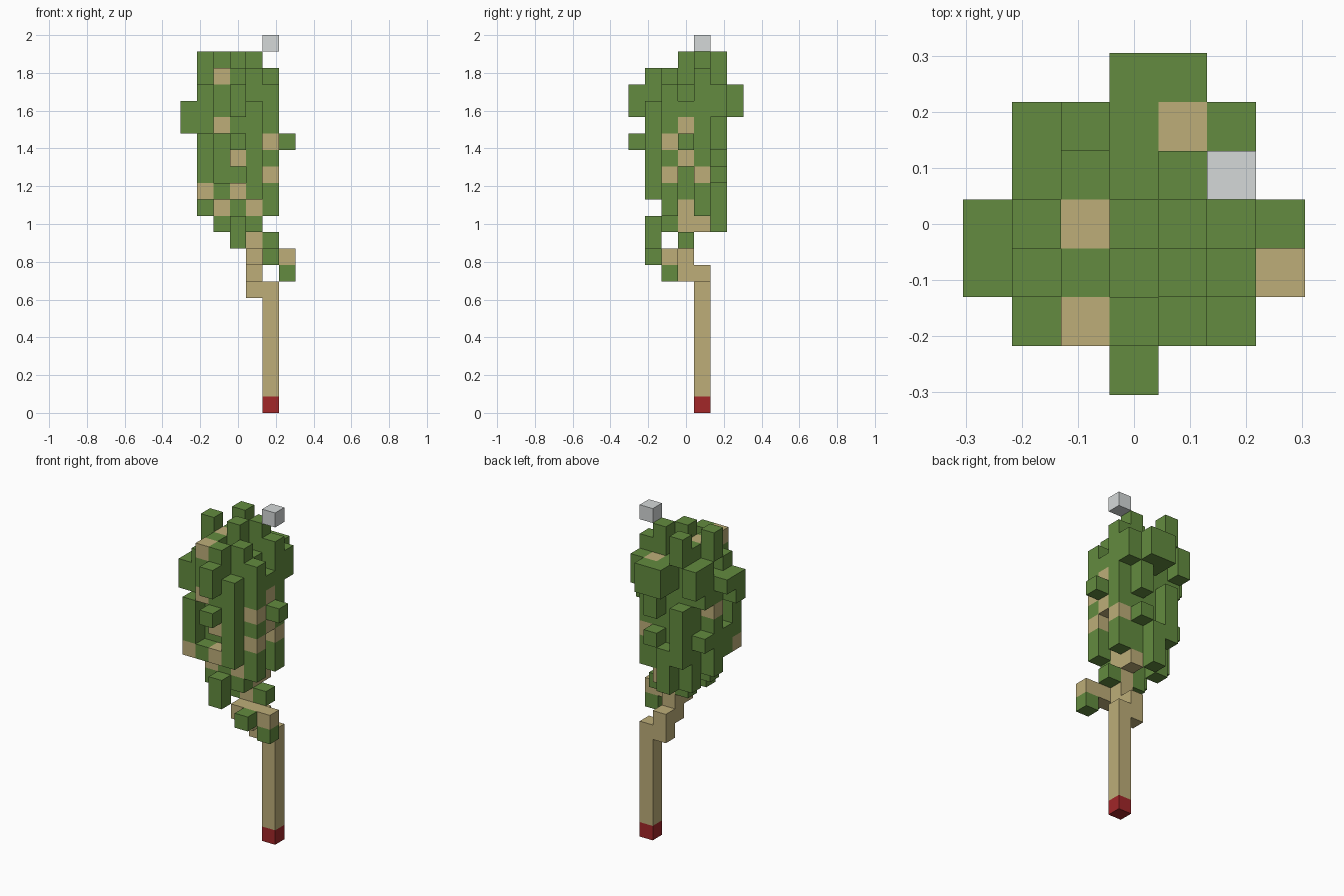
import bpy
import bmesh
import random
from mathutils import Vector

if "Cube" in bpy.data.objects:
    bpy.data.objects.remove(bpy.data.objects["Cube"], do_unlink=True)

CELL = 2 / 23
random.seed(4)


def make_material(name, rgb):
    mat = bpy.data.materials.new(name)
    mat.use_nodes = True
    mat.diffuse_color = (*rgb, 1)
    mat.node_tree.nodes["Principled BSDF"].inputs["Base Color"].default_value = (*rgb, 1)
    return mat


MATERIALS = {
    "leaf": make_material("leaf green", (0.125, 0.26, 0.05)),
    "wood": make_material("pale wood", (0.51, 0.42, 0.19)),
    "red": make_material("dark red", (0.36, 0.02, 0.022)),
    "grey": make_material("light grey", (0.66, 0.69, 0.69)),
}

cells = {}     # grid position -> (part name, colour)


def column(part, colour, x, y, top, height=1):
    """Fill an upright run of cells, counted down from its top cell."""
    for step in range(height):
        cells[x, y, top - step] = (part, colour)


def tuft(x, y, top, height=2):
    column("foliage", "leaf", x, y, top, height)


def knot(x, y, z):
    column("foliage", "wood", x, y, z)


# Foliage: a solid heart with a ragged ring of leaves, thinned at both ends
REACH = range(-2, 3)
for z in range(11, 21):
    for x in REACH:
        for y in REACH:
            if max(abs(x), abs(y)) < 2:
                filled = 11 < z < 20 or (x + y) % 2 == 0
            else:
                filled = 12 < z < 20 and x * x + y * y <= 5 and random.random() < 0.38
            if filled:
                tuft(x, y, z, 1)

# Crown tips
for x, y in [(-2, 0), (-1, 2), (0, 0), (1, 1)]:
    tuft(x, y, 21)

# Tufts on the corners, front and back
for side in (-1, 1):
    tuft(0, 3 * side, 19)
    tuft(0, 2 * side, 19)
tuft(-2, -2, 16, 4)
tuft(2, 2, 19)
tuft(-2, 2, 19)
tuft(1, 3, 19)
tuft(0, -3, 16, 1)
tuft(-1, 2, 16, 3)

# Tufts on the flanks
tuft(-3, -1, 18)
tuft(-3, 0, 18, 1)
tuft(-2, 0, 18)
tuft(3, 0, 16, 1)
tuft(2, -1, 18, 5)
tuft(2, -1, 13)
tuft(2, 1, 20, 5)
tuft(2, 1, 14, 3)
tuft(1, -2, 18, 1)
tuft(1, -2, 16)
tuft(1, -2, 13, 1)
tuft(0, -2, 20, 4)
tuft(-1, -2, 20, 4)
tuft(1, 2, 19, 3)

# Hanging tufts under the foliage
tuft(0, 2, 13, 3)
tuft(-2, 0, 13)
tuft(0, -2, 11)
tuft(0, 0, 11)
tuft(2, 0, 10, 1)
tuft(2, -2, 9, 1)
tuft(3, -1, 8, 1)

# Knots of bare wood showing between the leaves
for z in (14, 16):
    knot(2, -1, z)
    knot(2, 0, z + 1)
for z in (13, 15):
    knot(0, -2, z)
for z in (17, 20):
    knot(-1, -2, z)
for x in (-1, 1):
    knot(x, -1, 12)
knot(-2, -2, 13)
knot(-1, 0, 20)
knot(1, 2, 19)
knot(1, 0, 12)
knot(2, 1, 14)
knot(-2, 0, 16)

# Stem, coloured foot and the loose block above
column("stem", "wood", 2, 1, 7, 7)
column("stem_foot", "red", 2, 1, 0)
column("top_block", "grey", 2, 1, 22)

# Stepped branch rising into the foliage, and its side twig
column("branch", "wood", 1, 1, 8, 2)
column("branch", "wood", 1, 0, 11, 4)
column("branch", "wood", 1, 1, 11)
for x in range(1, 4):
    column("side_twig", "wood", x, -1, 9)

# One object per part, made from the exposed cell faces
AXES = [Vector(v) for v in ((1, 0, 0), (0, 1, 0), (0, 0, 1))]


def build_part(part):
    bm = bmesh.new()
    colours = sorted({c for p, c in cells.values() if p == part})
    for pos, (owner, colour) in cells.items():
        if owner != part:
            continue
        centre = Vector(pos) + AXES[2] / 2
        for i, axis in enumerate(AXES):
            u, v = AXES[(i + 1) % 3] / 2, AXES[(i + 2) % 3] / 2
            for sign in (-1, 1):
                normal = axis * sign
                if tuple(int(n) for n in Vector(pos) + normal) in cells:
                    continue
                mid = centre + normal / 2
                corners = [mid - u - v, mid + u - v, mid + u + v, mid - u + v]
                face = bm.faces.new([bm.verts.new(c * CELL) for c in corners[::sign]])
                face.material_index = colours.index(colour)
    bmesh.ops.remove_doubles(bm, verts=bm.verts, dist=CELL / 100)
    mesh = bpy.data.meshes.new(part)
    bm.to_mesh(mesh)
    bm.free()
    for colour in colours:
        mesh.materials.append(MATERIALS[colour])
    bpy.context.collection.objects.link(bpy.data.objects.new(part, mesh))


for name in sorted({p for p, c in cells.values()}):
    build_part(name)
